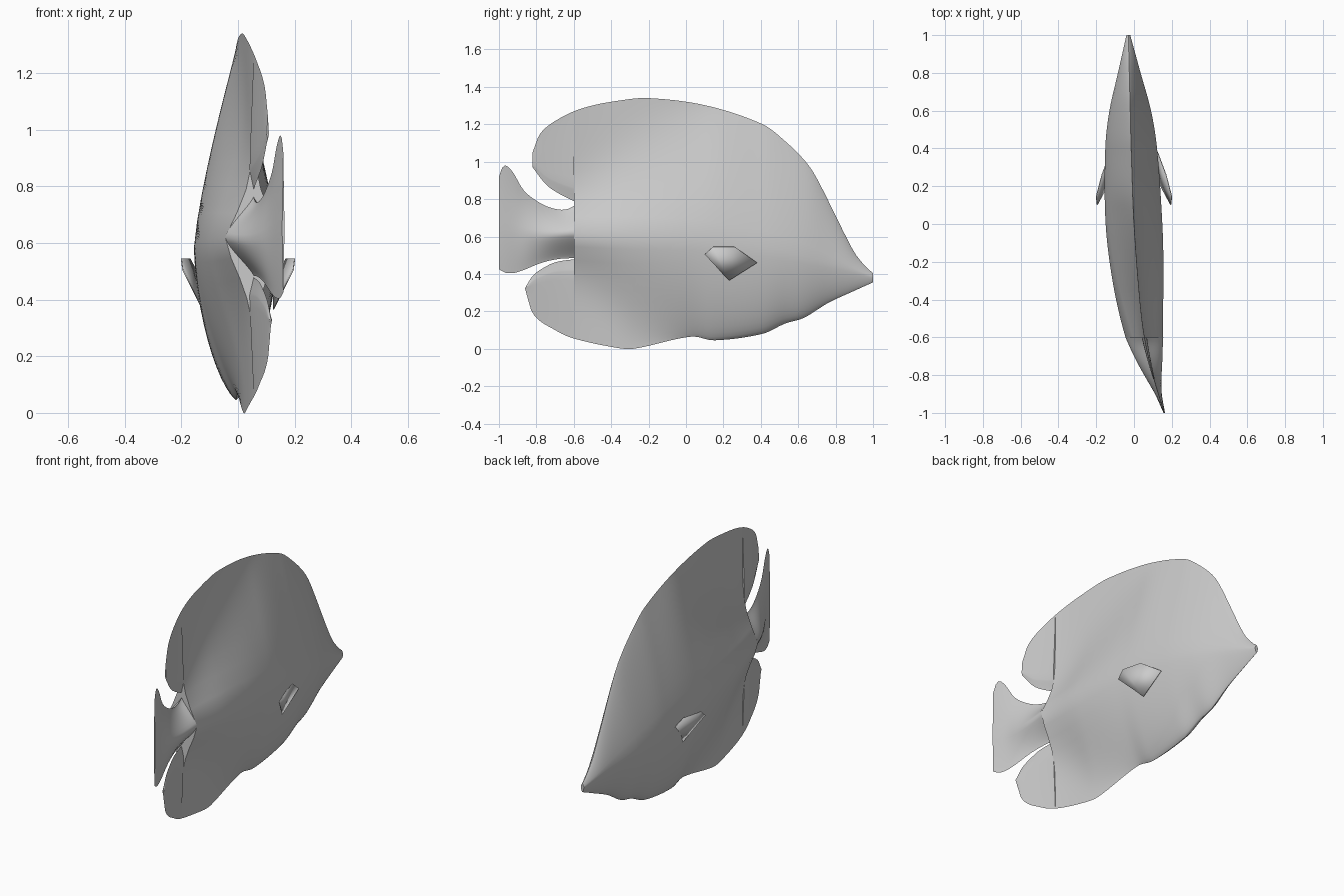
import bpy, bmesh, math

if "Cube" in bpy.data.objects:
    bpy.data.objects.remove(bpy.data.objects["Cube"], do_unlink=True)

grey = bpy.data.materials.new("plain grey")
grey.use_nodes = True
GREY = (0.6, 0.6, 0.6, 1)
grey.diffuse_color = GREY
grey.node_tree.nodes["Principled BSDF"].inputs["Base Color"].default_value = GREY


def curve(points):
    """Return a smooth function through (position, value) pairs."""
    pts = sorted(points)
    last = len(pts) - 1

    def slope(i):
        before, after = pts[max(i - 1, 0)], pts[min(i + 1, last)]
        return (after[1] - before[1]) / (after[0] - before[0])

    def value(y):
        y = min(max(y, pts[0][0]), pts[last][0])
        i = 0
        while i < last - 1 and y > pts[i + 1][0]:
            i += 1
        (ya, va), (yb, vb) = pts[i], pts[i + 1]
        span = yb - ya
        t = (y - ya) / span
        ease = t * t * (3 - 2 * t)
        start = t * (1 - t) ** 2 * slope(i)
        end = t * t * (t - 1) * slope(i + 1)
        return va + (vb - va) * ease + span * (start + end)

    return value


def finish(name, bm, angle=50):
    """Turn a bmesh into a smooth shaded, coloured object."""
    bmesh.ops.recalc_face_normals(bm, faces=bm.faces)
    mesh = bpy.data.meshes.new(name)
    bm.to_mesh(mesh)
    bm.free()
    mesh.materials.append(grey)
    obj = bpy.data.objects.new(name, mesh)
    bpy.context.collection.objects.link(obj)
    bpy.ops.object.select_all(action="DESELECT")
    obj.select_set(True)
    bpy.context.view_layer.objects.active = obj
    bpy.ops.object.shade_smooth_by_angle(angle=math.radians(angle))
    return obj


# Sideways bend of the swimming spine
spine = curve([(1, -.03), (.6, -.02), (.4, -.015), (0, 0), (-.4, .03),
               (-.6, .055), (-.8, .1), (-1, .16)])


def loft(name, start, end, top, bottom, middle, width, shape, columns, half=24):
    """Skin lens-shaped cross sections placed along the spine."""
    bm = bmesh.new()
    rings = []
    for c in range(columns + 1):
        y = start + (end - start) * c / columns
        zt, zb, zm, w, x = top(y), bottom(y), middle(y), width(y), spine(y)
        right, left = [], []
        for k in range(half + 1):
            s = math.cos(math.pi * k / half)
            z = zm + s * ((zt - zm) if s > 0 else (zm - zb))
            power, blunt = shape(y, s > 0)
            dx = w * max(0, 1 - abs(s) ** power) ** blunt
            right.append(bm.verts.new((x + dx, y, z)))
            if 0 < k < half:
                left.append(bm.verts.new((x - dx, y, z)))
        rings.append(right + left[::-1])
    for a, b in zip(rings, rings[1:]):
        for k in range(len(a)):
            n = (k + 1) % len(a)
            bm.faces.new((a[k], a[n], b[n], b[k]))
    bm.faces.new(rings[0])
    bm.faces.new(rings[-1][::-1])
    return finish(name, bm)


# Body outline, fullest at the flank and thinning into the rear fins
SPLIT = -.6
back_line = curve([(1, .405), (.97, .43), (.91, .5), (.86, .59), (.7, .91), (.64, 1),
                   (.53, 1.11), (.41, 1.2), (.11, 1.3), (-.2, 1.34), (-.37, 1.325),
                   (-.54, 1.29), (-.67, 1.235), (-.78, 1.15), (-.82, 1.05)])
belly_line = curve([(1, .355), (.9, .31), (.76, .245), (.63, .165), (.53, .135),
                    (.41, .08), (.15, .045), (.03, .065), (-.28, 0), (-.37, .005),
                    (-.6, .055), (-.7, .1), (-.82, .19), (-.86, .32)])
flank_line = curve([(1, .385), (.8, .45), (.4, .55), (0, .6), (-.6, .62)])
flank_width = curve([(1, .01), (.9, .035), (.8, .06), (.6, .11), (.4, .137),
                     (0, .15), (-.3, .135), (-.6, .1)])
top_thinning = curve([(1, .8), (.4, 1), (.1, 1.2), (-.3, 3.2), (-.6, 7)])
low_thinning = curve([(1, .8), (.1, .8), (-.3, 2.2), (-.6, 6)])


def body_shape(y, upper):
    return (1.3, top_thinning(y)) if upper else (1.6, low_thinning(y))


loft("body", 1, SPLIT, back_line, belly_line, flank_line, flank_width, body_shape, 70)

# Tail stalk and fan
tail_top = curve([(-.58, .775), (-.64, .745), (-.71, .75), (-.79, .785), (-.87, .85),
                  (-.93, .95), (-.975, .98), (-1, .92)])
tail_low = curve([(-.6, .485), (-.68, .48), (-.77, .46), (-.9, .41), (-.96, .405), (-1, .425)])
tail_mid = curve([(-.6, .62), (-.8, .61), (-1, .65)])
tail_width = curve([(-.6, .1), (-.72, .07), (-.82, .04), (-.9, .018), (-1, .004)])
loft("tail_fin", SPLIT, -1, tail_top, tail_low, tail_mid, tail_width,
     lambda y, upper: (1.4, 1.3), 24)

# Trailing lobes of the dorsal and anal fins
dorsal_edge = curve([(-.58, .78), (-.68, .83), (-.75, .88), (-.82, .97)])
anal_edge = curve([(-.6, .478), (-.68, .467), (-.73, .45), (-.82, .39), (-.86, .325)])


def lobe(name, end, top, bottom, lean):
    width = curve([(SPLIT, .014), (end, .004)])
    loft(name, SPLIT, end, top, bottom,
         lambda y: bottom(y) + lean * (top(y) - bottom(y)),
         width, lambda y, upper: (1.2, 1.2), 16)


lobe("dorsal_fin_lobe", -.82, back_line, dorsal_edge, .15)
lobe("anal_fin_lobe", -.86, anal_edge, belly_line, .85)

# Paired pectoral fins, flaring out and back
FIN = [(.125, .38, .46), (.17, .26, .545), (.2, .145, .545), (.195, .1, .505), (.125, .23, .365)]
for name, side in (("left_pectoral_fin", 1), ("right_pectoral_fin", -1)):
    bm = bmesh.new()
    corners = [bm.verts.new((side * x, y, z)) for x, y, z in FIN]
    face = bm.faces.new(corners)
    bmesh.ops.triangulate(bm, faces=[face])
    fin = finish(name, bm, 30)
    thick = fin.modifiers.new("thickness", "SOLIDIFY")
    thick.thickness = .004
    thick.offset = 0
